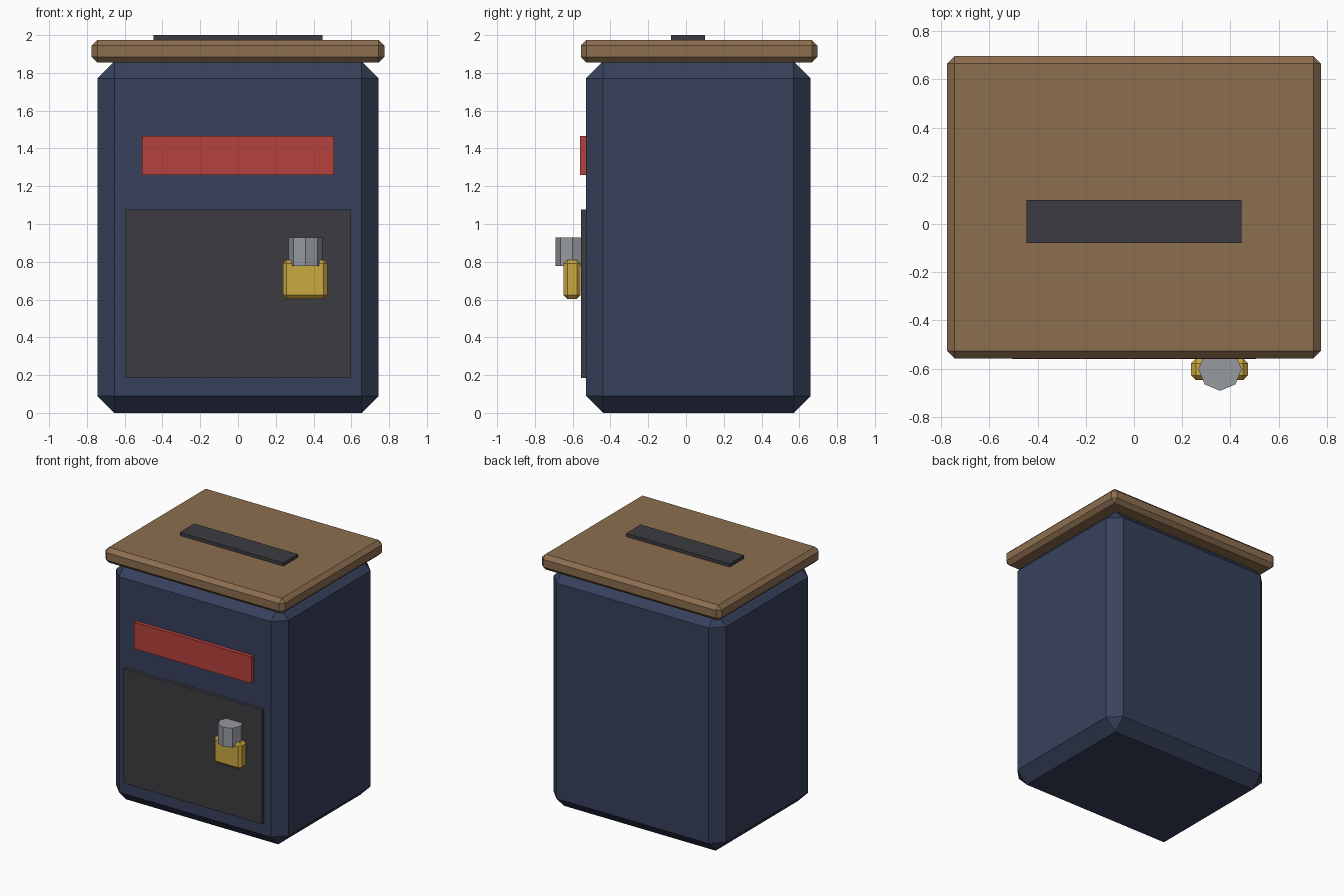
import bpy, bmesh, math
from mathutils import Matrix

if "Cube" in bpy.data.objects:
    bpy.data.objects.remove(bpy.data.objects["Cube"])


def material(name, rgb):
    m = bpy.data.materials.new(name)
    m.diffuse_color = (*rgb, 1.0)
    m.use_nodes = True
    m.node_tree.nodes["Principled BSDF"].inputs["Base Color"].default_value = m.diffuse_color
    return m


navy = material("navy_paint", (0.038, 0.053, 0.106))
wood = material("brown_wood", (0.265, 0.156, 0.078))
dark = material("dark_metal", (0.046, 0.045, 0.053))
red = material("red_paint", (0.46, 0.055, 0.045))
brass = material("brass", (0.60, 0.40, 0.053))
steel = material("steel", (0.305, 0.32, 0.35))


def finish(name, bm, mat):
    me = bpy.data.meshes.new(name)
    bm.to_mesh(me)
    bm.free()
    me.materials.append(mat)
    ob = bpy.data.objects.new(name, me)
    bpy.context.collection.objects.link(ob)
    return ob


def box(name, x, y, z, mat, bevel=0.0):
    """Box from (min, max) ranges with an optional one-step chamfer."""
    bm = bmesh.new()
    bmesh.ops.create_cube(bm, size=1.0)
    for v in bm.verts:
        for i, (lo, hi) in enumerate((x, y, z)):
            v.co[i] = lo if v.co[i] < 0 else hi
    if bevel:
        bmesh.ops.bevel(bm, geom=bm.edges[:], offset=bevel, segments=1,
                        affect='EDGES', profile=0.5)
    return finish(name, bm, mat)


# Main box and overhanging lid
box("body", (-0.745, 0.745), (-0.53, 0.66), (0.0, 1.86), navy, 0.09)
box("lid", (-0.775, 0.775), (-0.557, 0.696), (1.855, 1.975), wood, 0.03)

# Slot plate on the lid
box("slot", (-0.447, 0.447), (-0.079, 0.10), (1.95, 2.0), dark)

# Front sign and door
box("sign_plate", (-0.507, 0.507), (-0.56, -0.51), (1.26, 1.467), red)
box("front_door", (-0.597, 0.597), (-0.555, -0.51), (0.185, 1.077), dark)

# Padlock
box("padlock_body", (0.237, 0.473), (-0.648, -0.558), (0.603, 0.81), brass, 0.02)
bm = bmesh.new()
bmesh.ops.create_cone(bm, cap_ends=True, segments=8, radius1=0.09, radius2=0.09,
                      depth=0.15, matrix=Matrix.Translation((0.357, -0.602, 0.853)))
finish("padlock_shackle", bm, steel)
